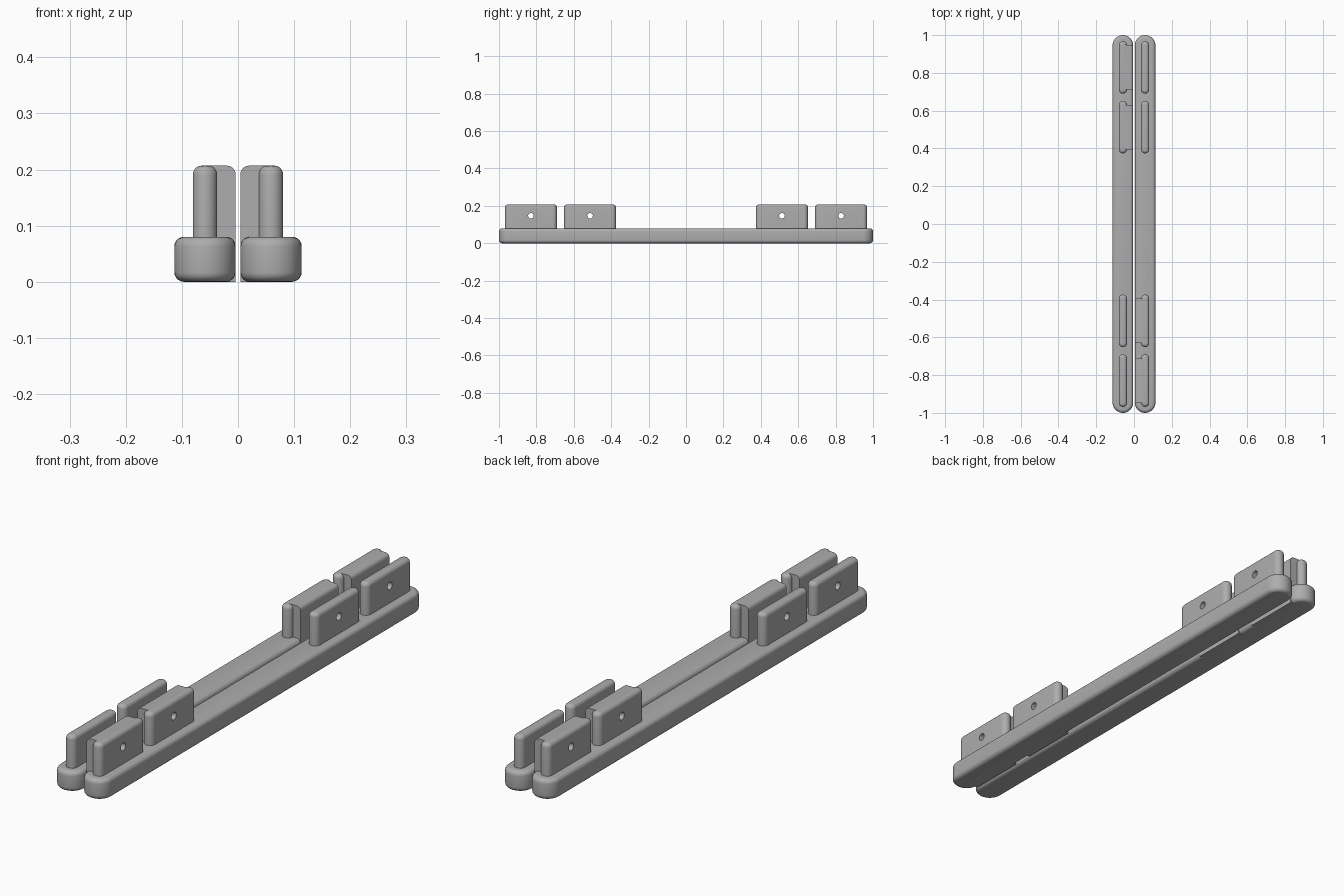
import bpy, bmesh, math
from mathutils import Matrix

if "Cube" in bpy.data.objects:
    bpy.data.objects.remove(bpy.data.objects["Cube"])

grey = bpy.data.materials.new("plain_grey")
grey.diffuse_color = (0.42, 0.42, 0.42, 1)
grey.use_nodes = True
grey.node_tree.nodes["Principled BSDF"].inputs["Base Color"].default_value = grey.diffuse_color

BAR_X, BAR_R = 0.0588, 0.0547      # bar centre line and half width
INNER = BAR_X - BAR_R              # face next to the gap
TOP, HOLE_Z = 0.207, 0.147
TAB_Y = (-0.829, -0.513, 0.513, 0.829)


def finish(name, bm, smooth=True):
    bmesh.ops.recalc_face_normals(bm, faces=bm.faces)
    me = bpy.data.meshes.new(name)
    bm.to_mesh(me)
    bm.free()
    me.materials.append(grey)
    if smooth:
        me.polygons.foreach_set("use_smooth", [True] * len(me.polygons))
        me.set_sharp_from_angle(angle=math.radians(35))
    ob = bpy.data.objects.new(name, me)
    bpy.context.collection.objects.link(ob)
    return ob


def arc(bev, z, start, end, n=5):
    """Quarter-round edge as (inset, height) pairs; z is the arc centre."""
    out = []
    for i in range(n + 1):
        a = math.radians(start + (end - start) * i / n)
        out.append((bev * (1 - math.cos(a)), z + bev * math.sin(a)))
    return out


def stadium(name, x, y, half, r, profile, n=16):
    """Round-ended slab running along y, lofted through (inset, height) rings."""
    bm = bmesh.new()
    rings = []
    for inset, z in profile:
        ring = []
        for side in (1, -1):
            for i in range(n + 1):
                a = math.pi * i / n
                ring.append(bm.verts.new((x + side * (r - inset) * math.cos(a),
                                          y + side * (half - r + (r - inset) * math.sin(a)), z)))
        rings.append(ring)
    for lo, hi in zip(rings, rings[1:]):
        for i in range(len(lo)):
            j = (i + 1) % len(lo)
            bm.faces.new((lo[i], lo[j], hi[j], hi[i]))
    bm.faces.new(rings[0][::-1])
    bm.faces.new(rings[-1])
    return finish(name, bm)


def spacer(name, y, half=0.118):
    """Block between tab and gap, with its upper inner edge rounded."""
    bev = 0.016
    prof = [(BAR_X, 0), (INNER, 0)]
    prof += [(INNER + i, z) for i, z in arc(bev, TOP - bev, 0, 90)]
    prof.append((BAR_X, TOP))
    bm = bmesh.new()
    face = bm.faces.new([bm.verts.new((px, y - half, pz)) for px, pz in prof])
    ext = bmesh.ops.extrude_face_region(bm, geom=[face])
    bmesh.ops.translate(bm, vec=(0, 2 * half, 0),
                        verts=[v for v in ext["geom"] if isinstance(v, bmesh.types.BMVert)])
    return finish(name, bm)


# Cutter for the pin holes
bm = bmesh.new()
for y in TAB_Y:
    bmesh.ops.create_cone(bm, cap_ends=True, segments=24, radius1=0.015, radius2=0.015, depth=0.5,
                          matrix=Matrix.Translation((0, y, HOLE_Z)) @ Matrix.Rotation(math.pi / 2, 4, "Y"))
cutter = finish("hole_cutter", bm, smooth=False)
cutter.hide_render = True
cutter.display_type = "WIRE"


def drill(ob):
    mod = ob.modifiers.new("pin_hole", "BOOLEAN")
    mod.operation = "DIFFERENCE"
    mod.solver = "EXACT"
    mod.object = cutter


# Two identical bars, the second turned half a circle
for label, turn in (("right", 0), ("left", math.pi)):
    b = 0.017
    parts = [stadium(label + "_bar", BAR_X, 0, 1.0, BAR_R,
                     arc(b, b, -90, 0) + arc(b, 0.08 - b, 0, 90))]
    for k, y in enumerate(TAB_Y):
        # Thin upright tab with rounded ends and top
        tab = stadium(f"{label}_tab_{k + 1}", BAR_X, y, 0.139, 0.0218,
                      [(0, 0.07)] + arc(0.016, TOP - 0.016, 0, 90))
        drill(tab)
        parts.append(tab)
        # Only one end of each bar carries spacers
        if y < 0:
            block = spacer(f"{label}_spacer_{k + 1}", y)
            drill(block)
            parts.append(block)
    for ob in parts:
        ob.rotation_euler.z = turn
